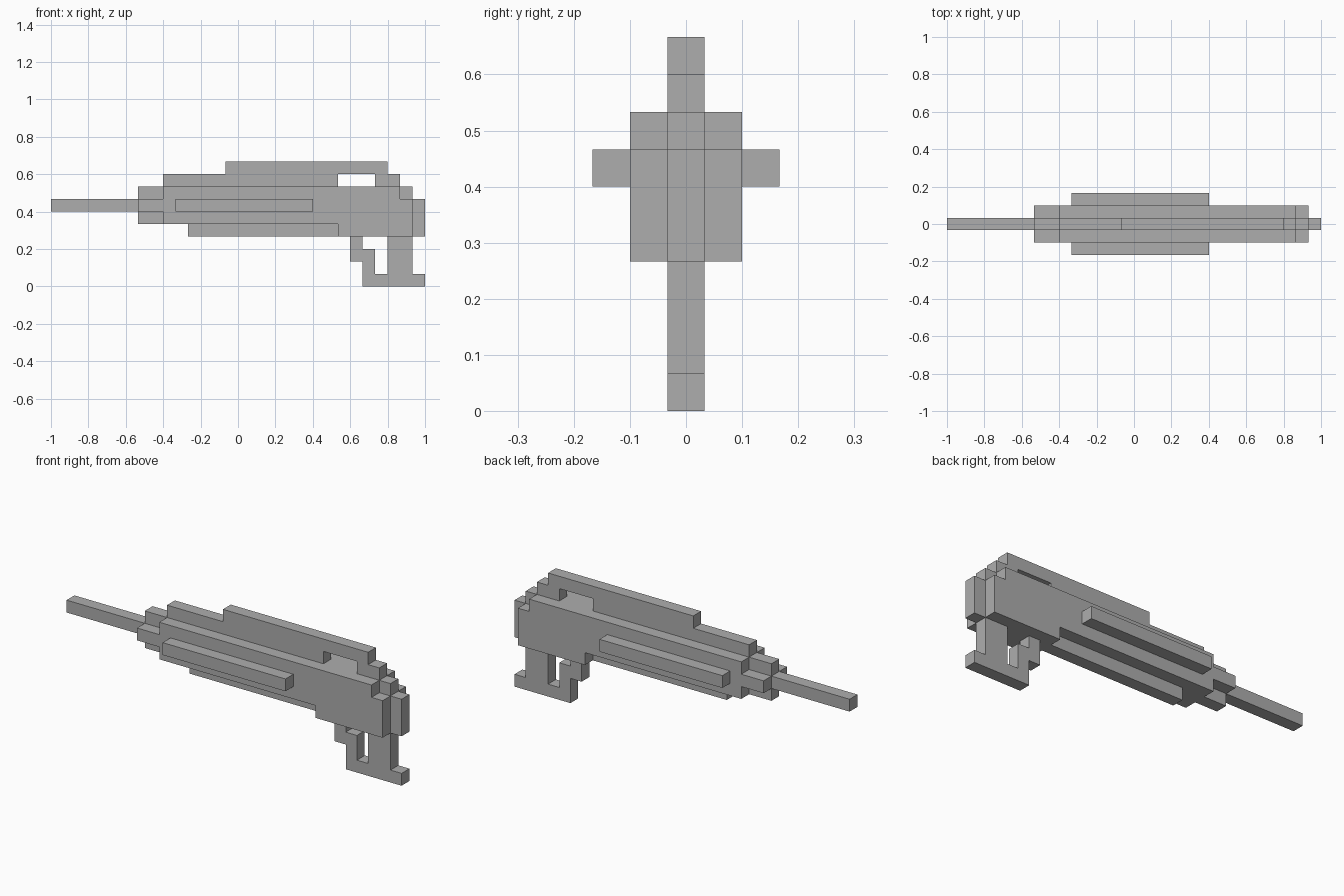
import bpy
import bmesh

if "Cube" in bpy.data.objects:
    bpy.data.objects.remove(bpy.data.objects["Cube"], do_unlink=True)

U = 1 / 15  # one block of the grid the model is laid out on

grey = bpy.data.materials.new("plain_grey")
grey.use_nodes = True
colour = (0.42, 0.42, 0.42, 1)
grey.diffuse_color = colour
grey.node_tree.nodes["Principled BSDF"].inputs["Base Color"].default_value = colour


def slab(name, profile, y0=-0.5, y1=0.5):
    """Extrude a side profile (x, z in blocks) from y0 to y1."""
    bm = bmesh.new()
    face = bm.faces.new([bm.verts.new((x * U, y0 * U, z * U)) for x, z in profile])
    out = bmesh.ops.extrude_face_region(bm, geom=[face], use_keep_orig=True)
    moved = [v for v in out["geom"] if isinstance(v, bmesh.types.BMVert)]
    bmesh.ops.translate(bm, verts=moved, vec=(0, (y1 - y0) * U, 0))
    bmesh.ops.recalc_face_normals(bm, faces=bm.faces)
    mesh = bpy.data.meshes.new(name)
    bm.to_mesh(mesh)
    bm.free()
    mesh.materials.append(grey)
    obj = bpy.data.objects.new(name, mesh)
    bpy.context.collection.objects.link(obj)
    return obj


def box(name, x0, x1, z0, z1, y0=-0.5, y1=0.5):
    return slab(name, [(x0, z0), (x1, z0), (x1, z1), (x0, z1)], y0, y1)


# Wide body with stepped ends
slab("receiver", [(-8, 6), (-6, 6), (-6, 5), (8, 5), (8, 4), (14, 4), (14, 7),
                  (13, 7), (13, 8), (-6, 8), (-6, 7), (-8, 7)], -1.5, 1.5)

# Barrel and the collar steps around its root
box("barrel", -15, -8, 6, 7)
box("upper_collar", -8, -6, 7, 8)
box("lower_collar", -8, -6, 5, 6)

# Raised top rail with the open slot beneath it
slab("top_rail", [(-6, 8), (8, 8), (8, 9), (11, 9), (11, 8), (13, 8), (13, 9),
                  (12, 9), (12, 10), (-1, 10), (-1, 9), (-6, 9)])

# Underside keel and rear steps
box("keel", -4, 8, 4, 5)
box("rear_step", 13, 14, 7, 8)
box("butt_plate", 14, 15, 4, 7)

# Side rails, one per side
for side, near in (("right", -2.5), ("left", 1.5)):
    box(side + "_side_rail", -5, 6, 6, 7, near, near + 1)

# Grip joined to its stepped front guard
slab("grip_and_guard", [(9, 4), (9, 2), (10, 2), (10, 0), (15, 0), (15, 1), (14, 1),
                        (14, 4), (12, 4), (12, 1), (11, 1), (11, 3), (10, 3), (10, 4)])
